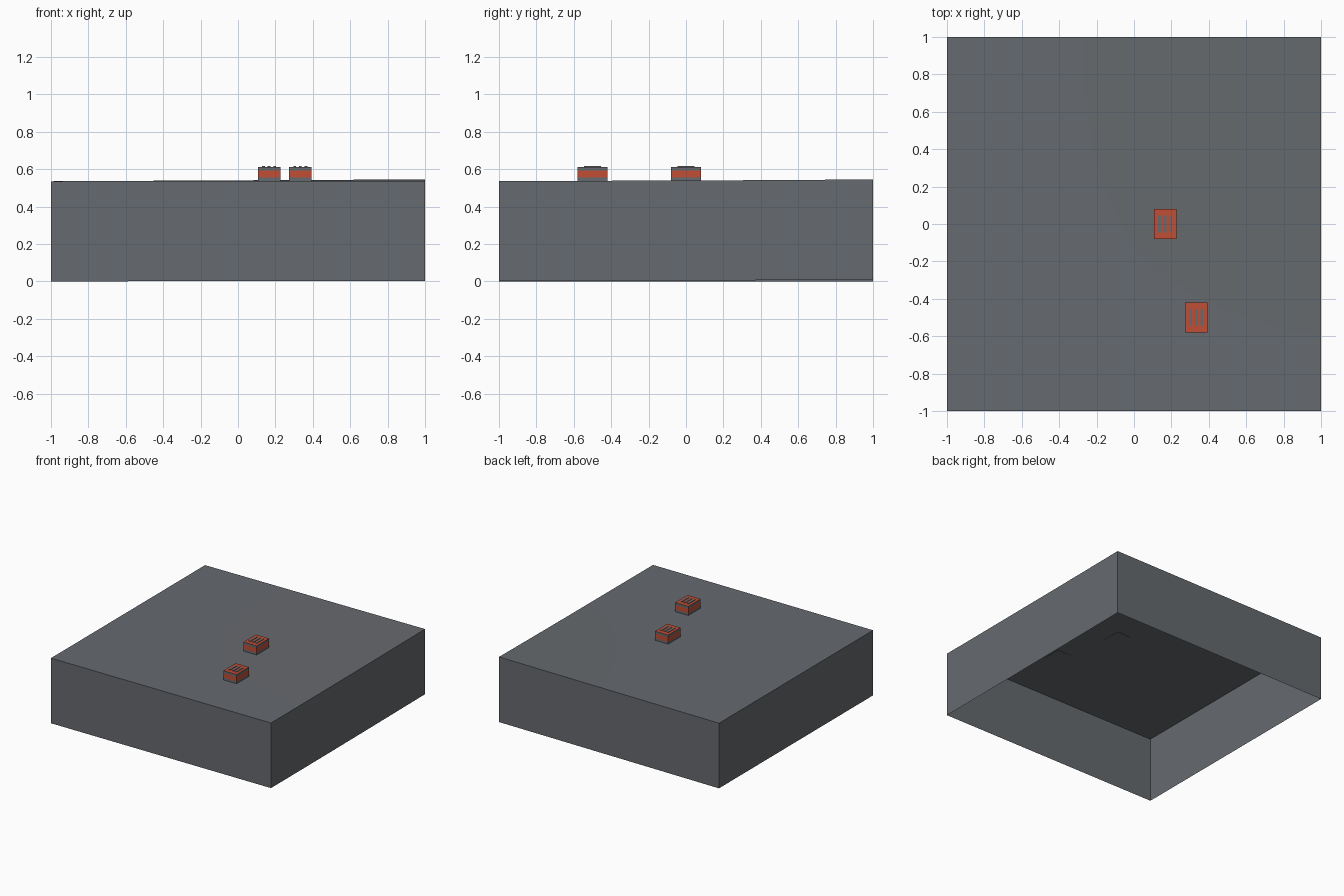
import bpy
import bmesh
from mathutils import Vector

cube = bpy.data.objects.get("Cube")
if cube:
    bpy.data.objects.remove(cube, do_unlink=True)


def material(name, rgb):
    mat = bpy.data.materials.new(name)
    mat.use_nodes = True
    mat.diffuse_color = (*rgb, 1)
    mat.node_tree.nodes["Principled BSDF"].inputs["Base Color"].default_value = (*rgb, 1)
    return mat


GREY = material("slate grey", (0.133, 0.143, 0.156))
ORANGE = material("brick orange", (0.53, 0.075, 0.035))


def finish(name, bm, mats):
    mesh = bpy.data.meshes.new(name)
    bm.to_mesh(mesh)
    bm.free()
    for mat in mats:
        mesh.materials.append(mat)
    obj = bpy.data.objects.new(name, mesh)
    bpy.context.collection.objects.link(obj)
    return obj


def ground_rise(x, y):
    # Gentle lift toward the back left corner
    u, v = (x + 1) / 2, (y + 1) / 2
    return 0.002 * u + 0.008 * u * v * v


DEPTH = 0.535

# Ground slab: a gently raised sheet with thin skirt walls, open underneath
bm = bmesh.new()
bmesh.ops.create_grid(bm, x_segments=16, y_segments=16, size=1)
for v in bm.verts:
    v.co.z = DEPTH + ground_rise(v.co.x, v.co.y)
rim = [e for e in bm.edges if e.is_boundary]
skirt = bmesh.ops.extrude_edge_only(bm, edges=rim)["geom"]
for v in skirt:
    if isinstance(v, bmesh.types.BMVert):
        v.co.z -= DEPTH
bmesh.ops.recalc_face_normals(bm, faces=bm.faces)
slab = finish("ground_slab", bm, [GREY])
bpy.context.view_layer.objects.active = slab
slab.select_set(True)
bpy.ops.object.shade_smooth_by_angle()


def box(bm, center, size):
    made = bmesh.ops.create_cube(bm, size=1)["verts"]
    for v in made:
        v.co = Vector(center) + Vector(a * b for a, b in zip(v.co, size))


def block(name, x, y, rib_length, rib_shift):
    # Block body with an orange belt and an orange top face
    base, top = DEPTH, 0.612
    bm = bmesh.new()
    box(bm, (x, y, (base + top) / 2), (0.12, 0.16, top - base))
    for z in (0.555, 0.592):
        bmesh.ops.bisect_plane(bm, geom=bm.verts[:] + bm.edges[:] + bm.faces[:],
                               plane_co=(0, 0, z), plane_no=(0, 0, 1))
    for f in bm.faces:
        z = f.calc_center_median().z
        f.material_index = int(f.normal.z > 0.5 or 0.555 < z < 0.592)
    finish(name, bm, [GREY, ORANGE])

    # Three low grey ribs on top
    bm = bmesh.new()
    for i in (-1, 0, 1):
        box(bm, (x + i * 0.03, y + rib_shift, top + 0.001), (0.015, rib_length, 0.006))
    finish(name + "_ribs", bm, [GREY])


block("middle_block", 0.166, 0.0, 0.09, 0.0)
block("front_block", 0.333, -0.5, 0.09, 0.0)
